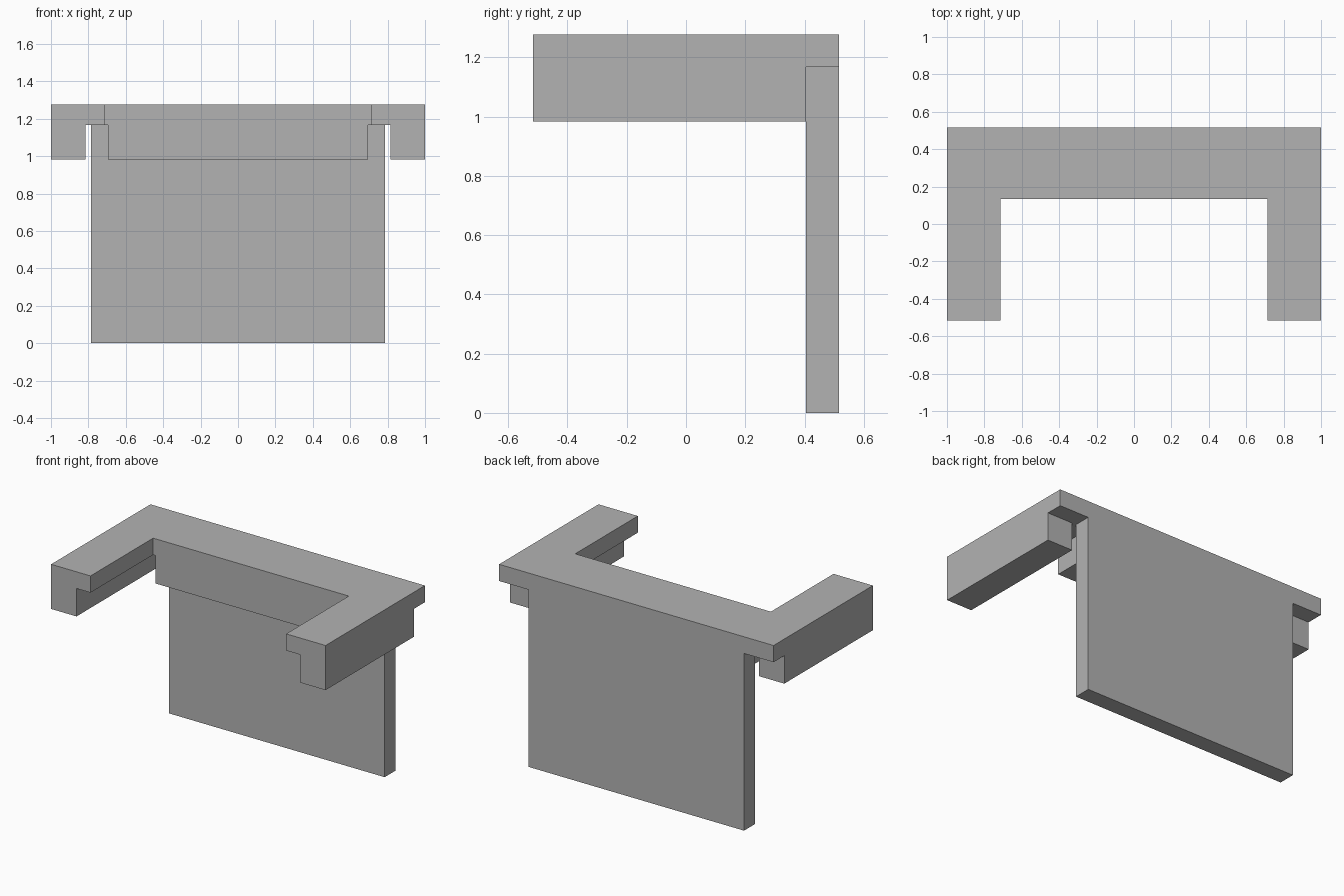
import bpy
import bmesh

cube = bpy.data.objects.get("Cube")
if cube:
    bpy.data.objects.remove(cube, do_unlink=True)

grey = bpy.data.materials.new("plain grey")
grey.use_nodes = True
colour = (0.45, 0.45, 0.45, 1)
grey.diffuse_color = colour
grey.node_tree.nodes["Principled BSDF"].inputs["Base Color"].default_value = colour


def prism(name, outline, bottom, top):
    """Extrude a flat outline upward from bottom to top."""
    bm = bmesh.new()
    face = bm.faces.new([bm.verts.new((x, y, bottom)) for x, y in outline])
    raised = bmesh.ops.extrude_face_region(bm, geom=[face])["geom"]
    verts = [g for g in raised if isinstance(g, bmesh.types.BMVert)]
    bmesh.ops.translate(bm, verts=verts, vec=(0, 0, top - bottom))
    bmesh.ops.recalc_face_normals(bm, faces=bm.faces)
    mesh = bpy.data.meshes.new(name)
    bm.to_mesh(mesh)
    bm.free()
    mesh.materials.append(grey)
    obj = bpy.data.objects.new(name, mesh)
    bpy.context.collection.objects.link(obj)
    return obj


def box(name, x0, x1, y0, y1, bottom, top):
    return prism(name, [(x0, y0), (x1, y0), (x1, y1), (x0, y1)], bottom, top)


FRONT, BACK = -0.517, 0.517
SHELF_Y, PANEL_Y = 0.135, 0.405
ARM_X = 0.713
LOW, UNDER, TOP = 0.983, 1.167, 1.277

# U-shaped top slab
half = [(ARM_X, SHELF_Y), (ARM_X, FRONT), (1, FRONT), (1, BACK)]
prism("top_slab", half + [(-x, y) for x, y in reversed(half)], UNDER, TOP)

# Upright back panel
box("back_panel", -0.785, 0.785, PANEL_Y, BACK, 0, UNDER)

# Centre beam under the slab, against the panel
box("centre_beam", -0.695, 0.695, SHELF_Y, PANEL_Y, LOW, UNDER)

# Rails below the outer edges of the arms
for side, a, b in (("left", 0.815, 1), ("right", -1, -0.815)):
    box(side + "_rail", a, b, FRONT, PANEL_Y, LOW, UNDER)
